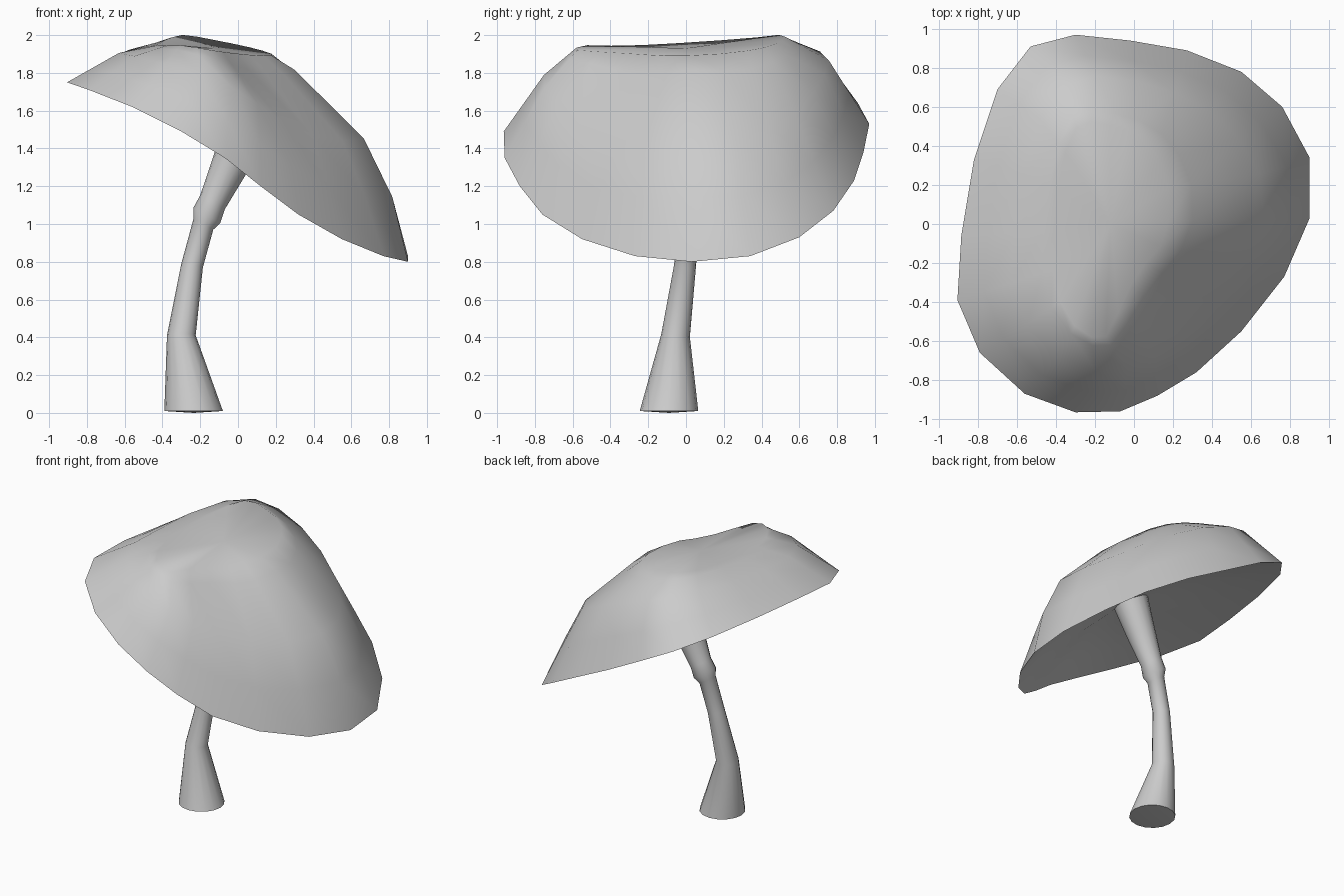
import bpy, bmesh, math
from mathutils import Vector

if "Cube" in bpy.data.objects:
    bpy.data.objects.remove(bpy.data.objects["Cube"])


def loft(name, rings, start=None, end=None, angle=60):
    """Skin a list of equal-length closed rings, with optional end points."""
    bm = bmesh.new()
    vr = [[bm.verts.new(p) for p in r] for r in rings]
    n = len(vr[0])
    for a, b in zip(vr, vr[1:]):
        for i in range(n):
            j = (i + 1) % n
            bm.faces.new((a[i], b[i], b[j], a[j]))
    if start:
        t = bm.verts.new(start)
        for i in range(n):
            bm.faces.new((vr[0][i], vr[0][(i + 1) % n], t))
    if end:
        t = bm.verts.new(end)
        for i in range(n):
            bm.faces.new((vr[-1][(i + 1) % n], vr[-1][i], t))
    bm.normal_update()
    me = bpy.data.meshes.new(name)
    bm.to_mesh(me)
    bm.free()
    ob = bpy.data.objects.new(name, me)
    bpy.context.collection.objects.link(ob)
    bpy.ops.object.select_all(action='DESELECT')
    bpy.context.view_layer.objects.active = ob
    ob.select_set(True)
    bpy.ops.object.shade_smooth_by_angle(angle=math.radians(angle))
    return ob


# Cap: tilted irregular rim, shoulder, slightly dished top, shallow hollow below
rim = [Vector(p) for p in (
    (.9, .03, .8), (.9, .34, .83), (.76, .6, .93), (.55, .78, 1.07),
    (.27, .89, 1.23), (-.02, .94, 1.38), (-.3, .97, 1.53), (-.53, .91, 1.64),
    (-.7, .69, 1.71), (-.82, .33, 1.75), (-.885, -.06, 1.76), (-.905, -.39, 1.75),
    (-.79, -.66, 1.71), (-.56, -.87, 1.62), (-.3, -.965, 1.49), (-.07, -.96, 1.35),
    (.12, -.88, 1.2), (.32, -.76, 1.05), (.55, -.55, .92), (.77, -.27, .83))]


def dent(p):
    return (1.6 if p.y > 0 else 2.2) * max(0, p.x) * abs(p.y)


def shoulder(p):
    k = 1 - .08 * dent(p)
    return Vector((.02 + .72 * p.x * k, .78 * p.y * k,
                   1.68 + .47 * (p.z - 1.28) + .03 * p.y + .04 * abs(p.y) - .07 * dent(p)))


def top_edge(p):
    k = .54 if p.y > 0 else .6 * (1 - .6 * dent(p))
    drop = .1 * max(0, -p.x - .5)
    return Vector((-.12 + .33 * p.x, k * p.y, 1.945 - .06 * p.x + .03 * p.y - drop))


def brow(p):
    lift = .04 * max(0, p.x) * max(0, 1 - dent(p))
    return top_edge(p).lerp(shoulder(p), .25) + Vector((0, 0, lift))


def flank(p):
    bulge = .04 * max(0, p.x) * max(0, 1 - 1.3 * dent(p))
    return (p + shoulder(p)) / 2 + Vector((bulge, 0, bulge * .5))


def hollow(k, depth):
    """Ring of the underside, scaled towards the cap centre and raised."""
    c = Vector((0, 0, 1.3))
    return [c + (p - c) * k + Vector((.5, 0, .87)) * depth for p in rim]


outer = [[f(p) for p in rim] for f in (top_edge, brow, shoulder, flank)]
under = [hollow(.75, .09), hollow(.4, .18)]
loft("mushroom_cap", outer + [rim] + under,
     Vector((-.12, 0, 1.93)), Vector((.1, 0, 1.49)))

# Stem: bent path with a flared foot, a knuckle and a widening neck
path = [(-.235, -.09, .01, .155), (-.3, -.055, .41, .076), (-.243, -.005, .78, .058),
        (-.183, .01, 1.0, .06), (-.165, .015, 1.045, .082), (-.135, .02, 1.115, .075),
        (-.04, .02, 1.32, .1), (.08, .02, 1.6, .13)]
pts = [Vector(p[:3]) for p in path]
rings = []
for i, p in enumerate(path):
    t = Vector((0, 0, 1)) if i == 0 else (
        pts[min(i + 1, len(pts) - 1)] - pts[i - 1]).normalized()
    if 3 <= i:
        t = Vector((.5, .02, .86)).normalized()
    u = Vector((0, 1, 0)).cross(t).normalized()
    v = t.cross(u)
    rings.append([pts[i] + p[3] * (u * math.cos(a) + v * math.sin(a))
                  for a in (2 * math.pi * k / 16 for k in range(16))])
rings.reverse()
loft("mushroom_stem", rings, pts[-1], Vector((-.235, -.09, 0)))
